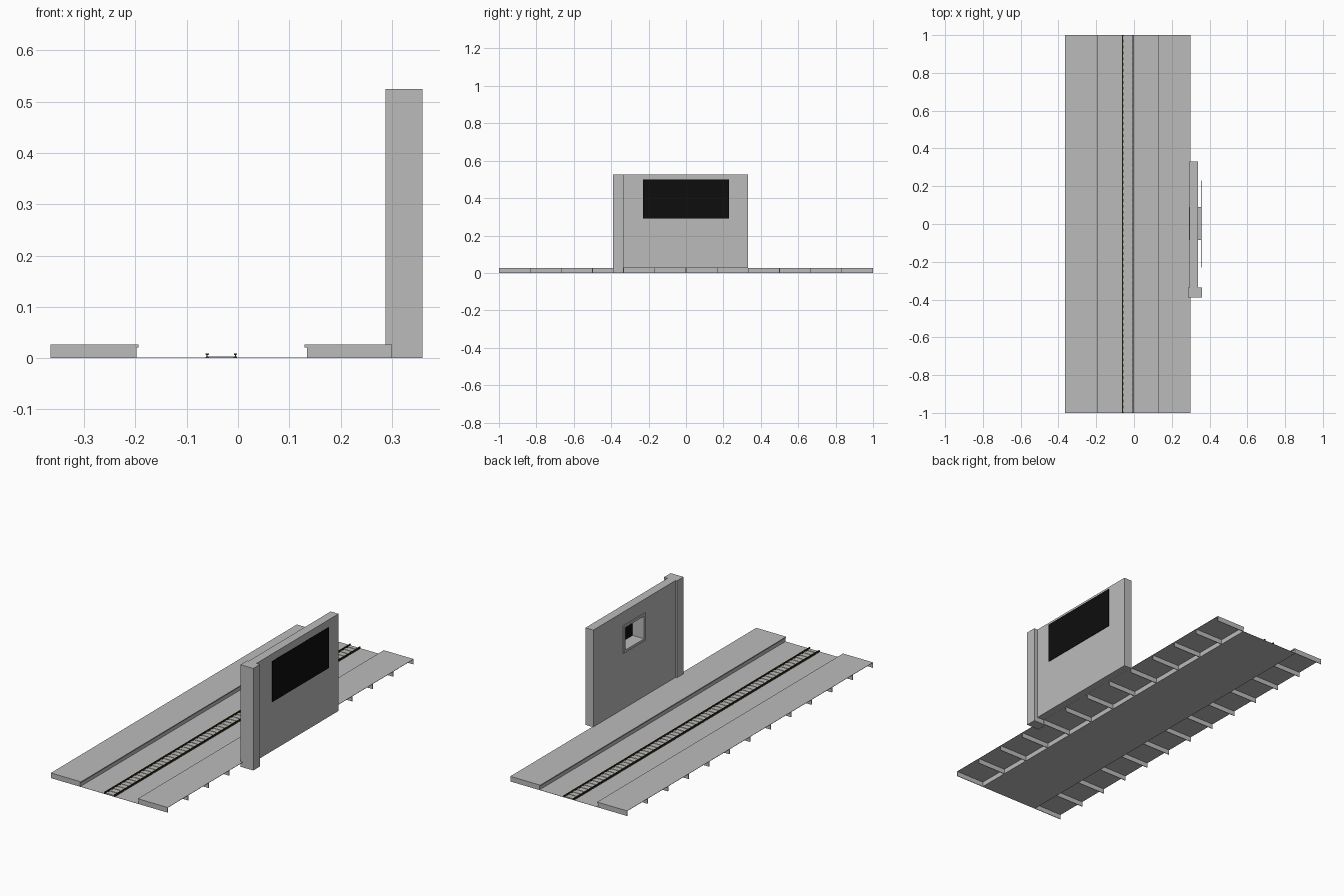
import bpy, bmesh
from mathutils import Vector

if "Cube" in bpy.data.objects:
    bpy.data.objects.remove(bpy.data.objects["Cube"])


def material(name, rgb):
    m = bpy.data.materials.new(name)
    m.diffuse_color = (*rgb, 1)
    m.use_nodes = True
    m.node_tree.nodes["Principled BSDF"].inputs["Base Color"].default_value = m.diffuse_color
    return m


CONCRETE = material("concrete grey", (0.5, 0.5, 0.5))
RAIL = material("dark rail brown", (0.035, 0.025, 0.006))
BLACK = material("board black", (0.004, 0.004, 0.004))


def add_box(bm, x0, x1, y0, y1, z0, z1):
    ret = bmesh.ops.create_cube(bm, size=1)
    for v in ret["verts"]:
        v.co = Vector(((x0, x1)[v.co.x > 0], (y0, y1)[v.co.y > 0], (z0, z1)[v.co.z > 0]))


def add_extrusion(bm, profile, y0, y1):
    """Extrude a closed x-z profile along y."""
    face = bm.faces.new([bm.verts.new((x, y0, z)) for x, z in profile])
    ret = bmesh.ops.extrude_face_region(bm, geom=[face])
    for v in ret["geom"]:
        if isinstance(v, bmesh.types.BMVert):
            v.co.y = y1


def finish(name, bm, mat):
    bmesh.ops.recalc_face_normals(bm, faces=bm.faces)
    mesh = bpy.data.meshes.new(name)
    bm.to_mesh(mesh)
    bm.free()
    mesh.materials.append(mat)
    obj = bpy.data.objects.new(name, mesh)
    bpy.context.collection.objects.link(obj)
    return obj


def boxes(name, mat, *dims):
    bm = bmesh.new()
    for d in dims:
        add_box(bm, *d)
    return finish(name, bm, mat)


def frame_boxes(x0, x1, y0, y1, z0, z1, by0, by1, bz0, bz1):
    """Four boxes around the opening by0..by1, bz0..bz1."""
    return [(x0, x1, y0, by0, z0, z1), (x0, x1, by1, y1, z0, z1),
            (x0, x1, by0, by1, z0, bz0), (x0, x1, by0, by1, bz1, z1)]


# Platforms: thin deck, lipped front wall, open outer side, cross ribs below
def platform(name, inner, outer):
    s = 1 if outer > inner else -1
    face = inner + s * 0.004
    bm = bmesh.new()
    add_extrusion(bm, [(outer, 0.0265), (inner, 0.0265), (inner, 0.021), (face, 0.021),
                       (face, 0), (face + s * 0.002, 0), (face + s * 0.002, 0.025),
                       (outer, 0.025)], -1, 1)
    for i in range(13):
        y = min(max(-1 + i / 6, -0.9985), 0.9985)
        a, b = sorted((face + s * 0.001, outer))
        add_box(bm, a, b, y - 0.0015, y + 0.0015, 0, 0.0255)
    finish(name, bm, CONCRETE)


platform("left_platform", -0.194, -0.365)
platform("right_platform", 0.130, 0.300)

# Track bed between the platforms
boxes("track_bed", CONCRETE, (-0.198, 0.134, -1, 1, 0, 0.001))

# Sleepers
N = 64
boxes("sleepers", CONCRETE, *[(-0.060, -0.004, y - 0.008, y + 0.008, 0.001, 0.003)
                              for y in (-1 + (i + 0.5) * 2 / N for i in range(N))])

# I-section rails
half = [(0.0035, 0.001), (0.0035, 0.0025), (0.001, 0.0035),
        (0.001, 0.006), (0.003, 0.007), (0.003, 0.009)]
bm = bmesh.new()
for cx in (-0.060, -0.005):
    add_extrusion(bm, [(cx + x, z) for x, z in half] +
                  [(cx - x, z) for x, z in reversed(half)], -1, 1)
finish("rails", bm, RAIL)

# Back wall with a window opening, its frame and the end pillar
boxes("back_wall", CONCRETE,
      *frame_boxes(0.295, 0.340, -0.335, 0.332, 0.0255, 0.525, -0.085, 0.090, 0.315, 0.455))
boxes("window_frame", CONCRETE,
      *frame_boxes(0.290, 0.355, -0.086, 0.091, 0.314, 0.456, -0.073, 0.078, 0.327, 0.443))
boxes("end_pillar", CONCRETE, (0.287, 0.360, -0.390, -0.335, 0, 0.525))

# Black board behind the window
boxes("black_board", BLACK, (0.355, 0.357, -0.230, 0.230, 0.290, 0.500))
